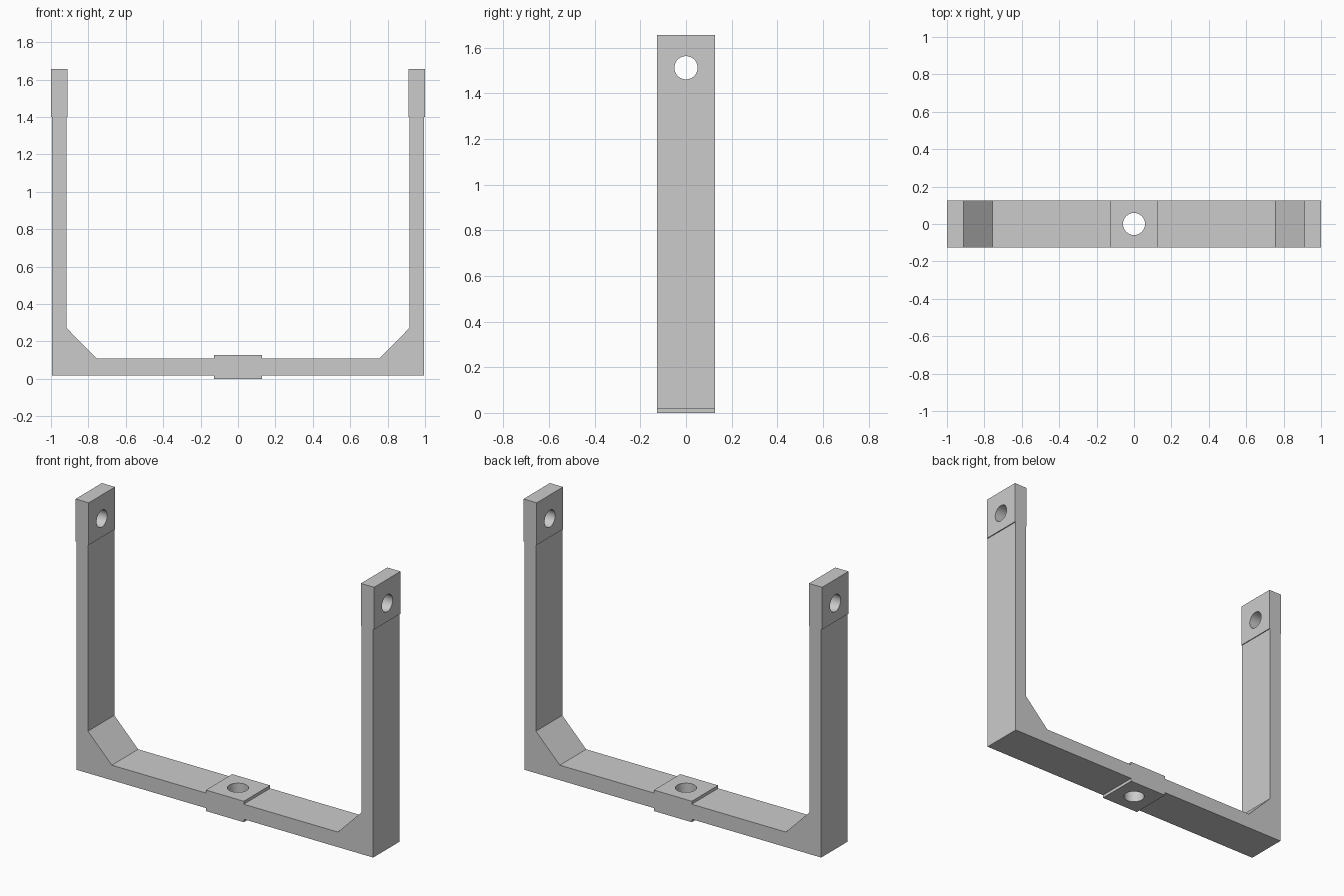
import bpy, bmesh, math

cube = bpy.data.objects.get("Cube")
if cube:
    bpy.data.objects.remove(cube, do_unlink=True)

HALF_DEPTH = 0.126

# Plain grey finish
grey = bpy.data.materials.new("plain_grey")
grey.use_nodes = True
colour = (0.6, 0.6, 0.6, 1)
grey.diffuse_color = colour
grey.node_tree.nodes["Principled BSDF"].inputs["Base Color"].default_value = colour

# Bracket: half outline from the base pad, around one arm and back
half = [
    (0.127, 0.0), (0.127, 0.018), (0.994, 0.018), (0.994, 1.4),      # underside, outer arm
    (1.0, 1.4), (1.0, 1.656), (0.912, 1.656), (0.912, 1.4),          # arm pad
    (0.917, 1.4), (0.917, 0.272), (0.757, 0.109),                    # inner arm, gusset
    (0.127, 0.109), (0.127, 0.127),                                  # base bar, base pad
]
outline = half + [(-x, z) for x, z in reversed(half)]

bm = bmesh.new()
face = bm.faces.new([bm.verts.new((x, -HALF_DEPTH, z)) for x, z in outline])
extruded = bmesh.ops.extrude_face_region(bm, geom=[face])["geom"]
bmesh.ops.translate(bm, vec=(0, 2 * HALF_DEPTH, 0),
                    verts=[v for v in extruded if isinstance(v, bmesh.types.BMVert)])
bmesh.ops.recalc_face_normals(bm, faces=bm.faces)
mesh = bpy.data.meshes.new("u_bracket")
bm.to_mesh(mesh)
bm.free()
mesh.materials.append(grey)
bracket = bpy.data.objects.new("u_bracket", mesh)
bpy.context.collection.objects.link(bracket)


def select_only(obj):
    bpy.ops.object.select_all(action="DESELECT")
    obj.select_set(True)
    bpy.context.view_layer.objects.active = obj


def drill(name, radius, location, tilt=0.0):
    """Cut a round hole through the bracket."""
    bpy.ops.mesh.primitive_cylinder_add(vertices=48, radius=radius, depth=0.3,
                                        location=location, rotation=(0, tilt, 0))
    cutter = bpy.context.object
    cutter.name = name
    cutter.hide_render = True
    cutter.data.materials.append(grey)
    select_only(bracket)
    cut = bracket.modifiers.new(name, "BOOLEAN")
    cut.operation = "DIFFERENCE"
    cut.solver = "EXACT"
    cut.object = cutter
    bpy.ops.object.modifier_apply(modifier=cut.name)
    bpy.data.objects.remove(cutter, do_unlink=True)


# Bolt holes: one in the base pad, one in each arm pad
drill("base_hole", 0.059, (0, 0, 0.06))
for side, name in ((1, "left_hole"), (-1, "right_hole")):
    drill(name, 0.051, (side * 0.956, 0, 1.512), math.pi / 2)

select_only(bracket)
bpy.ops.object.shade_smooth_by_angle(angle=math.radians(30))
